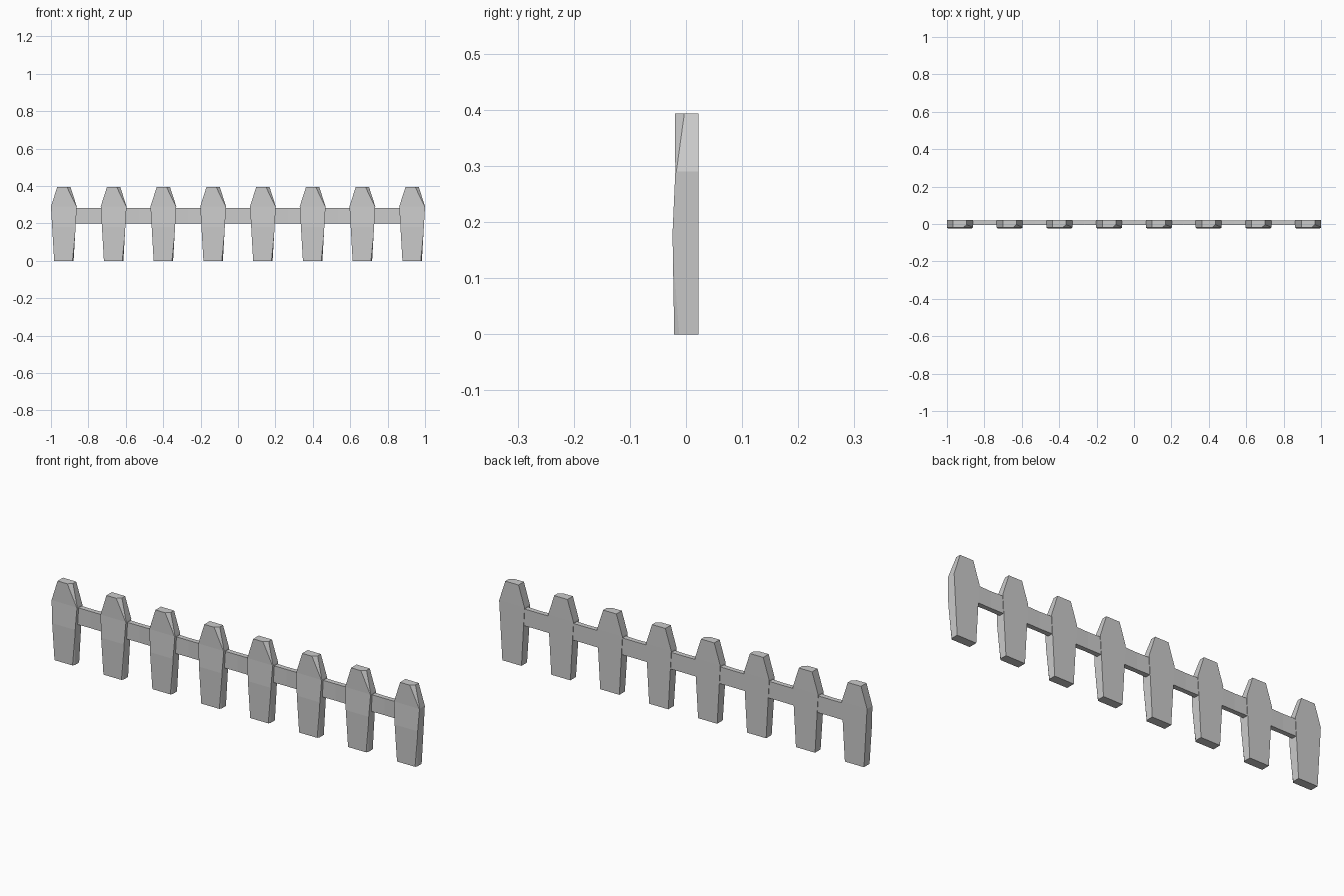
import bpy, bmesh
from mathutils import Vector

if "Cube" in bpy.data.objects:
    bpy.data.objects.remove(bpy.data.objects["Cube"])


def finish(name, bm):
    bmesh.ops.recalc_face_normals(bm, faces=bm.faces)
    me = bpy.data.meshes.new(name)
    bm.to_mesh(me)
    bm.free()
    ob = bpy.data.objects.new(name, me)
    bpy.context.collection.objects.link(ob)
    return ob


def loft(rings):
    # Stack of four-cornered rings joined into a closed solid
    bm = bmesh.new()
    rows = [[bm.verts.new(p) for p in r] for r in rings]
    for a, b in zip(rows, rows[1:]):
        for i in range(4):
            j = (i + 1) % 4
            bm.faces.new((a[i], a[j], b[j], b[i]))
    bm.faces.new(rows[0])
    bm.faces.new(rows[-1])
    return bm


def chip(bm, a, b, c):
    # Slice off the front right (+x, -y) side of a plane through three points
    a, b, c = Vector(a), Vector(b), Vector(c)
    n = (b - a).cross(c - a).normalized()
    if n.dot(Vector((1, -1, 0))) < 0:
        n = -n
    geom = bm.verts[:] + bm.edges[:] + bm.faces[:]
    cut = bmesh.ops.bisect_plane(bm, geom=geom, dist=1e-5, plane_co=a,
                                 plane_no=n, clear_outer=True)
    edges = [e for e in cut['geom_cut'] if isinstance(e, bmesh.types.BMEdge)]
    bmesh.ops.holes_fill(bm, edges=edges, sides=0)


# Pickets: height, half width, front y, back y
ROWS = [(0, .052, -.021, .022), (.18, .0625, -.024, .0225),
        (.29, .069, -.019, .0225), (.393, .036, -.02, .022)]
COUNT = 8
STEP = 1.862 / (COUNT - 1)
for k in range(COUNT):
    bm = loft([[(-w, f, z), (w, f, z), (w, b, z), (-w, b, z)]
               for z, w, f, b in ROWS])
    # worn shoulder and worn foot
    chip(bm, (.017, -.02, .393), (.036, -.003, .393), (.067, -.019, .29))
    chip(bm, (.046, -.021, 0), (.052, -.012, 0), (.061, -.0233, .15))
    ob = finish(f"picket_{k + 1}", bm)
    ob.location.x = -.931 + STEP * k

# Rail: slightly uneven between pickets, near flush with the back
rings = []
for k in range(2 * COUNT - 1):
    x = -.931 + STEP * k / 2
    d = .004 if k % 2 else 0
    rings.append([(x, -.008 + d, .2), (x, .021 - d / 2, .2),
                  (x, .021 - d / 2, .284 - d / 2), (x, -.008 + d, .284 - d / 2)])
finish("rail", loft(rings))
